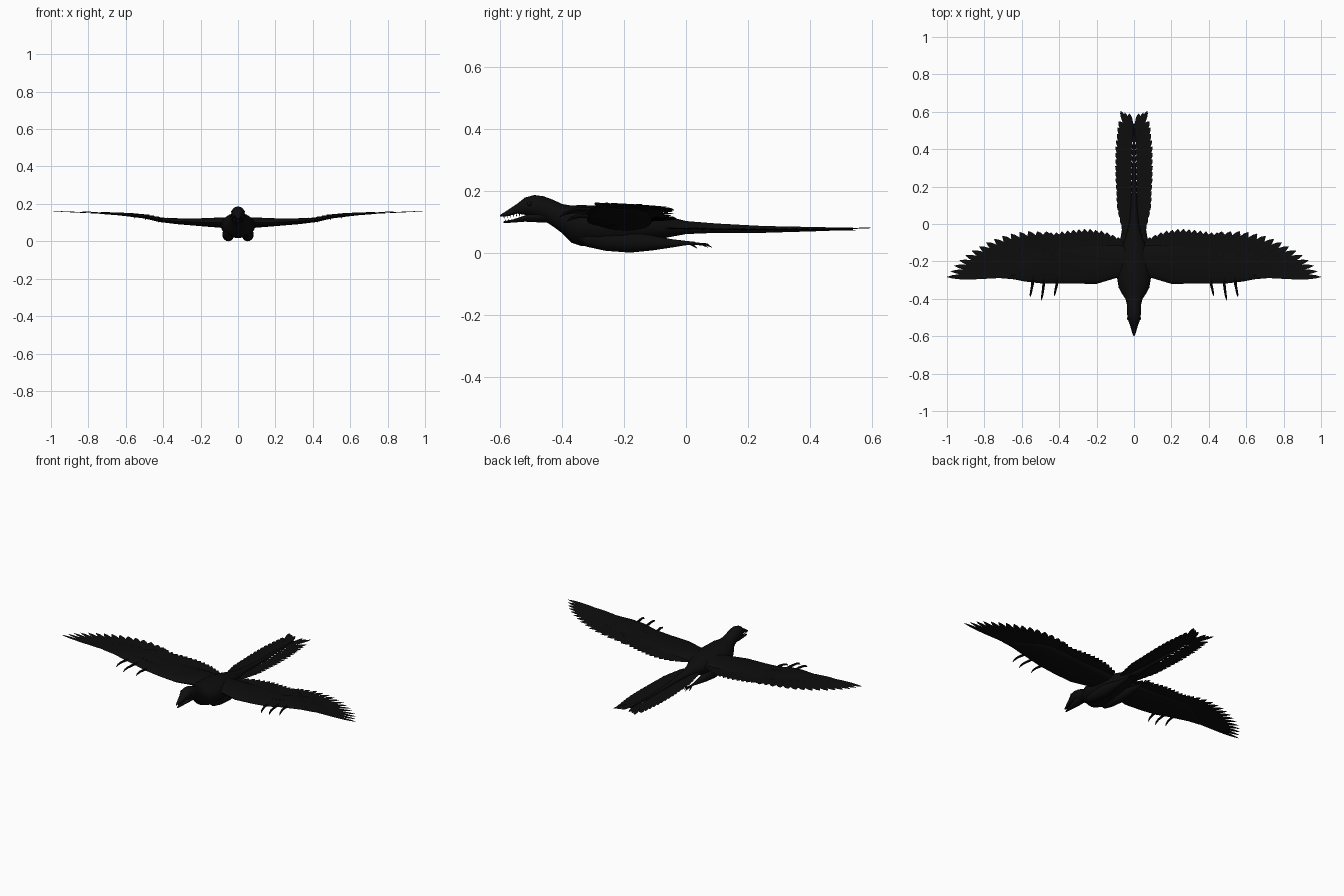
import bpy, bmesh, math
from mathutils import Vector

old = bpy.data.objects.get("Cube")
if old:
    bpy.data.objects.remove(old, do_unlink=True)

black = bpy.data.materials.new("plumage black")
black.use_nodes = True
BLACK = (0.004, 0.004, 0.004, 1)
black.diffuse_color = BLACK
shader = next(n for n in black.node_tree.nodes if n.type == 'BSDF_PRINCIPLED')
shader.inputs["Base Color"].default_value = BLACK
shader.inputs["Roughness"].default_value = 0.8


def finish(bm, name, mirror=False, angle=40):
    """Turn a bmesh into a smooth shaded object, mirrored if paired."""
    bmesh.ops.recalc_face_normals(bm, faces=bm.faces)
    mesh = bpy.data.meshes.new(name)
    bm.to_mesh(mesh)
    bm.free()
    mesh.materials.append(black)
    obj = bpy.data.objects.new(name, mesh)
    bpy.context.collection.objects.link(obj)
    if mirror:
        mod = obj.modifiers.new("Mirror", 'MIRROR')
        mod.use_mirror_merge = False
    bpy.ops.object.select_all(action='DESELECT')
    obj.select_set(True)
    bpy.context.view_layer.objects.active = obj
    bpy.ops.object.shade_smooth_by_angle(angle=math.radians(angle))
    return obj


def loft(bm, rings):
    """Skin a list of point rings and close both ends."""
    loops = [[bm.verts.new(p) for p in ring] for ring in rings]
    n = len(loops[0])
    for a, b in zip(loops, loops[1:]):
        for i in range(n):
            j = (i + 1) % n
            bm.faces.new((a[i], a[j], b[j], b[i]))
    bm.faces.new(loops[0])
    bm.faces.new(loops[-1])


def ring(centre, u, v, n=20):
    return [centre + u * math.cos(2 * math.pi * i / n) + v * math.sin(2 * math.pi * i / n)
            for i in range(n)]


def along_y(bm, x, sections, n=20):
    """Elliptical loft; sections are (y, z, half width, half height)."""
    loft(bm, [ring(Vector((x, y, z)), Vector((w, 0, 0)), Vector((0, 0, h)), n)
              for y, z, w, h in sections])


def tube(bm, points, radii, n=8):
    """Tapering tube through a few points."""
    pts = [Vector(p) for p in points]
    rings = []
    for i, p in enumerate(pts):
        d = (pts[min(i + 1, len(pts) - 1)] - pts[max(i - 1, 0)]).normalized()
        side = d.cross(Vector((0, 0, 1))).normalized()
        rings.append(ring(p, side * radii[i], side.cross(d) * radii[i], n))
    loft(bm, rings)


def feather(bm, root, tip, half, tilt=0.0, thick=0.003):
    """Thin ribbed blade, widest past the middle, pointed at the tip."""
    root, tip = Vector(root), Vector(tip)
    d = (tip - root).normalized()
    side = d.cross(Vector((0, 0, 1))).normalized()
    up = side.cross(d)
    side = side * math.cos(tilt) + up * math.sin(tilt)
    up = side.cross(d)
    shape = ((0, .3), (.25, .75), (.6, 1), (.8, .9), (.92, .55), (1, .04))
    loft(bm, [ring(root.lerp(tip, t), side * half * w, up * thick * (1.1 - t), 4)
              for t, w in shape])


def follow(path, t):
    """Point at fraction t of an evenly divided polyline."""
    s = t * (len(path) - 1)
    i = min(int(s), len(path) - 2)
    return Vector(path[i]).lerp(Vector(path[i + 1]), s - i)


def graph(path, x):
    """Height of a polyline graph at x."""
    for (x0, y0), (x1, y1) in zip(path, path[1:]):
        if x <= x1:
            break
    return y0 + (y1 - y0) * (x - x0) / (x1 - x0)


# Head, neck, trunk and bony tail in one skin
bm = bmesh.new()
along_y(bm, 0, [
    (-.60, .119, .003, .003), (-.575, .128, .012, .010), (-.545, .142, .020, .016),
    (-.52, .150, .030, .028), (-.49, .150, .036, .036), (-.46, .143, .037, .039),
    (-.43, .128, .038, .043), (-.40, .110, .046, .047), (-.37, .092, .066, .060),
    (-.34, .088, .082, .066), (-.28, .084, .092, .067), (-.20, .082, .088, .062),
    (-.12, .082, .066, .050), (-.06, .083, .042, .034), (0, .081, .026, .021),
    (.10, .079, .017, .015), (.25, .075, .011, .011), (.45, .076, .006, .006),
    (.54, .078, .003, .003)])
finish(bm, "body")

# Open lower jaw
bm = bmesh.new()
along_y(bm, 0, [(-.59, .098, .003, .003), (-.56, .102, .011, .005),
                (-.52, .110, .022, .010), (-.48, .118, .029, .020), (-.45, .122, .028, .024)], 12)
finish(bm, "lower_jaw")

# Teeth, upper and lower rows
bm = bmesh.new()
for i in range(6):
    y = -.588 + i * .010
    x = .004 + i * .0022
    top, low = .119 + i * .0012, .101 + i * .0015
    tube(bm, [(x, y, top), (x, y + .001, top - .009)], [.002, .0004], 5)
    tube(bm, [(x, y + .005, low), (x, y + .006, low + .006)], [.002, .0004], 5)
finish(bm, "teeth", True)

# Eyes
bm = bmesh.new()
bmesh.ops.create_uvsphere(bm, u_segments=12, v_segments=8, radius=.008)
bmesh.ops.translate(bm, verts=bm.verts, vec=(.030, -.505, .158))
finish(bm, "eyes", True)

# Feathered thighs and shanks, trailing behind
bm = bmesh.new()
along_y(bm, .052, [(-.35, .055, .008, .010), (-.32, .046, .022, .027), (-.26, .040, .031, .034),
                   (-.18, .036, .032, .036), (-.11, .032, .026, .025), (-.05, .030, .016, .014),
                   (0, .031, .008, .007), (.03, .030, .006, .005)], 16)
finish(bm, "legs", True)

# Toes and claws
bm = bmesh.new()
for dx, reach in ((-.016, .07), (0, .083), (.016, .07)):
    tube(bm, [(.052, .015, .030), (.052 + dx * .6, .042, .028),
              (.052 + dx, reach - .014, .026), (.052 + dx, reach, .017)],
         [.005, .004, .004, .0006])
tube(bm, [(.046, .015, .028), (.034, .026, .021), (.030, .036, .014)], [.004, .003, .0006])
finish(bm, "feet", True)

# Wing arm: thick at the shoulder, thinning to the hand
bm = bmesh.new()
arm = [(.04, -.20, .098, .085, .030), (.10, -.20, .100, .090, .027), (.20, -.215, .102, .105, .021),
       (.32, -.215, .107, .104, .016), (.42, -.215, .115, .102, .012), (.50, -.225, .133, .092, .011),
       (.58, -.240, .142, .068, .010), (.64, -.262, .146, .034, .007), (.72, -.275, .149, .014, .004)]
loft(bm, [ring(Vector((x, y, z)), Vector((0, w, 0)), Vector((0, 0, h)), 20)
          for x, y, z, w, h in arm])
finish(bm, "wing_arm", True)

HEIGHT = [(0, .100), (.2, .103), (.4, .113), (.5, .134), (.6, .143), (.8, .153), (1, .162)]
TRAIL = [(.05, -.085), (.10, -.065), (.16, -.038), (.25, -.025), (.33, -.032),
         (.42, -.045), (.60, -.045)]


def lift(p, extra=0.0):
    return (p[0], p[1], graph(HEIGHT, p[0]) + extra)


# Secondary flight feathers
bm = bmesh.new()
for i in range(14):
    x = .07 + i * .03
    feather(bm, lift((x, -.22)), lift((x + .015, graph(TRAIL, x + .015)), .004), .026, .12)
finish(bm, "secondary_feathers", True, 30)

# Primary flight feathers fanning to the wing tip
bm = bmesh.new()
hand = [(.42, -.22), (.52, -.235), (.60, -.26), (.64, -.276)]
tips = [(.47, -.04), (.58, -.038), (.69, -.058), (.79, -.098), (.88, -.150),
        (.955, -.213), (1.0, -.283)]
for i in range(15):
    t = i / 14
    feather(bm, lift(follow(hand, t)), lift(follow(tips, t)), .030 - .014 * t, .12)
finish(bm, "primary_feathers", True, 30)

# Covert feathers, two overlapping rows above the flight feathers
bm = bmesh.new()
for start, reach, extra in ((-.20, .65, .006), (-.24, .36, .011)):
    for i in range(16):
        x = .09 + i * .026
        y = start + (graph(TRAIL, x + .01) - start) * reach
        feather(bm, lift((x, start), extra), lift((x + .012, y), extra), .021, .12)
for i in range(13):
    t = i / 12
    a, b = follow(hand, t), follow(tips, t)
    feather(bm, lift(a, .006), lift(a.lerp(b, .55), .004), .024 - .012 * t, .12)
finish(bm, "covert_feathers", True, 30)

# Three clawed fingers on each wing
bm = bmesh.new()
for x, reach in ((.41, -.385), (.48, -.408), (.54, -.39)):
    z = graph(HEIGHT, x)
    tube(bm, [(x, -.28, z), (x + .003, -.325, z + .003), (x + .009, reach + .035, z + .002),
              (x + .013, reach + .014, z - .004), (x + .016, reach, z - .015)],
         [.008, .007, .006, .005, .0008])
finish(bm, "wing_claws", True)

# Long frond of tail feathers
bm = bmesh.new()
SPREAD = [(-.1, .03), (0, .062), (.1, .09), (.3, .1), (.42, .098), (.52, .086), (.61, .072)]
for i in range(17):
    y = .005 + i * .034
    z = .079 - .004 * min(1, i / 8)
    feather(bm, (.004, y - .11, z), (graph(SPREAD, y), y, z - .002), .019, .1)
for x, y in ((.072, .605), (.05, .595), (.026, .592)):
    feather(bm, (.006, .45, .076), (x, y, .080), .014, .1)
finish(bm, "tail_feathers", True, 30)
